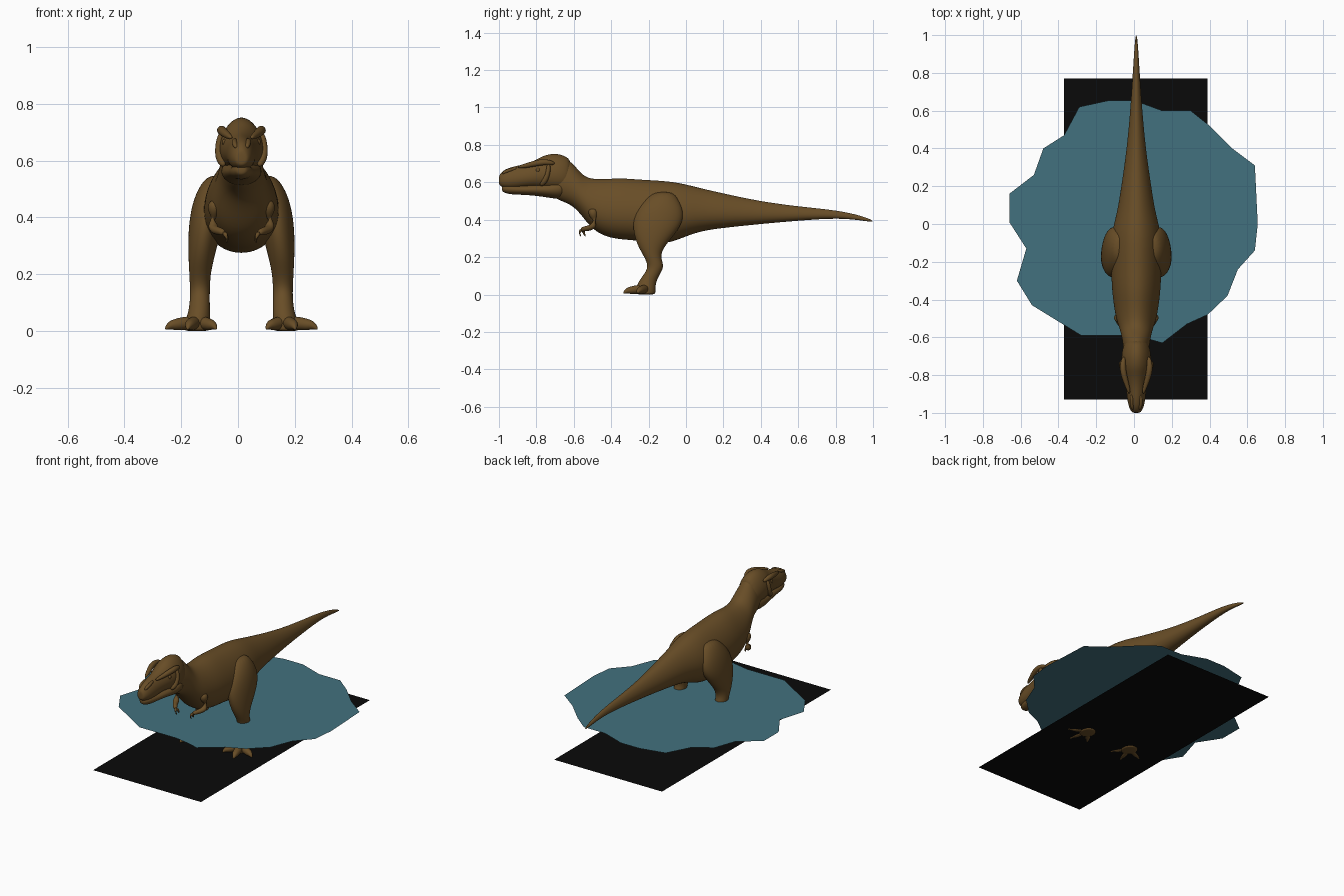
import bpy
import bmesh
from math import cos, sin, pi
from mathutils import Vector

MID = 0.012   # the animal stands slightly off the origin
SIDES = 16

cube = bpy.data.objects.get("Cube")
if cube:
    bpy.data.objects.remove(cube, do_unlink=True)


def material(name, colour):
    mat = bpy.data.materials.new(name)
    mat.use_nodes = True
    mat.diffuse_color = (*colour, 1)
    shader = next(n for n in mat.node_tree.nodes if n.type == "BSDF_PRINCIPLED")
    shader.inputs["Base Color"].default_value = (*colour, 1)
    shader.inputs["Roughness"].default_value = 0.8
    return mat


hide = material("brown hide", (0.14, 0.075, 0.02))
water = material("teal water", (0.055, 0.165, 0.21))
black = material("black ground", (0.003, 0.003, 0.003))


def make_object(name, bm, mat, x=0.0):
    mesh = bpy.data.meshes.new(name)
    bm.to_mesh(mesh)
    bm.free()
    mesh.materials.append(mat)
    obj = bpy.data.objects.new(name, mesh)
    obj.location.x = x
    bpy.context.scene.collection.objects.link(obj)
    return obj


def skin_rings(name, rings, mirrored=False, levels=2):
    """Bridge a list of point rings into a smooth capped body part."""
    bm = bmesh.new()
    loops = [[bm.verts.new(p) for p in ring] for ring in rings]
    for a, b in zip(loops, loops[1:]):
        for i in range(len(a)):
            j = (i + 1) % len(a)
            bm.faces.new((a[i], a[j], b[j], b[i]))
    bm.faces.new(loops[0])
    bm.faces.new(loops[-1])
    bmesh.ops.recalc_face_normals(bm, faces=bm.faces)
    for face in bm.faces:
        face.smooth = True
    obj = make_object(name, bm, hide, MID)
    if mirrored:
        mirror = obj.modifiers.new("mirror", "MIRROR")
        mirror.use_mirror_merge = False
    obj.modifiers.new("smooth", "SUBSURF").levels = levels
    obj.modifiers["smooth"].render_levels = levels
    return obj


def angles(count):
    return [2 * pi * i / count for i in range(count)]


def body_loft(name, sections, taper):
    """Sections are (y, top, bottom, half width); taper narrows the upper side."""
    rings = []
    for y, top, bottom, width in sections:
        mid, half = (top + bottom) / 2, (top - bottom) / 2
        rings.append([(width * cos(t) * (1 - taper * sin(t)), y, mid + half * sin(t))
                      for t in angles(SIDES)])
    return skin_rings(name, rings)


def limb_loft(name, sections):
    """Sections are (z, x, y, half width, half depth)."""
    rings = [[(x + w * cos(t), y + d * sin(t), z) for t in angles(SIDES)]
             for z, x, y, w, d in sections]
    return skin_rings(name, rings, mirrored=True)


def tube(name, points):
    """Mirrored tapering tube through (x, y, z, radius) points."""
    centres = [Vector(p[:3]) for p in points]
    rings = []
    for i, centre in enumerate(centres):
        along = centres[min(i + 1, len(points) - 1)] - centres[max(i - 1, 0)]
        frame = along.to_track_quat("Z", "Y")
        radius = points[i][3]
        rings.append([centre + frame @ Vector((radius * cos(t), radius * sin(t), 0))
                      for t in angles(8)])
    return skin_rings(name, rings, mirrored=True)


# Neck, trunk and tail in one sweep
body_loft("body_and_tail", [
    (-.74, .70, .53, .05), (-.66, .745, .495, .07), (-.60, .70, .47, .076),
    (-.55, .635, .41, .09), (-.50, .62, .345, .108), (-.43, .62, .305, .12),
    (-.35, .627, .29, .13), (-.25, .618, .285, .134), (-.12, .612, .262, .136),
    (-.03, .60, .295, .128), (.07, .573, .335, .10), (.18, .547, .352, .083),
    (.39, .50, .375, .051), (.61, .47, .395, .031), (.82, .45, .41, .017),
    (.95, .418, .394, .009), (1, .395, .387, .003)], 0.18)

# Skull with the lower jaw tucked beneath it
body_loft("skull", [
    (-.61, .72, .56, .05), (-.65, .745, .55, .072), (-.70, .758, .55, .08),
    (-.76, .747, .56, .078), (-.80, .722, .572, .066), (-.86, .697, .57, .054),
    (-.92, .687, .563, .05), (-.97, .67, .567, .04), (-.995, .645, .58, .026),
    (-1, .63, .59, .015)], 0.16)
body_loft("lower_jaw", [
    (-.64, .62, .52, .06), (-.68, .62, .508, .073), (-.74, .60, .518, .072),
    (-.80, .595, .527, .06), (-.87, .585, .533, .047), (-.94, .59, .534, .041),
    (-.975, .585, .545, .025), (-.985, .58, .555, .014)], 0)

# Ridges of the face
tube("brow_ridge", [(.035, -.90, .68, .008), (.05, -.85, .69, .014),
                    (.066, -.80, .703, .018), (.073, -.75, .71, .018),
                    (.065, -.70, .70, .01)])
tube("cheek_ridge", [(.07, -.735, .70, .012), (.08, -.735, .66, .016),
                     (.08, -.75, .61, .018), (.06, -.78, .58, .012)])
tube("eye", [(.05, -.79, .665, .012), (.06, -.79, .665, .015),
             (.068, -.79, .665, .008)])
tube("nostril_ridge", [(.022, -.90, .675, .008), (.026, -.95, .665, .012),
                       (.018, -.985, .645, .008)])

# Hind legs from hip to sole
limb_loft("hind_leg", [
    (.55, .085, -.12, .03, .05), (.51, .10, -.13, .05, .09),
    (.45, .114, -.14, .06, .13), (.38, .125, -.152, .061, .137),
    (.31, .135, -.173, .054, .105), (.25, .142, -.187, .045, .067),
    (.20, .146, -.18, .038, .043), (.155, .146, -.16, .036, .044),
    (.12, .146, -.173, .035, .042), (.07, .148, -.208, .038, .048),
    (.03, .155, -.215, .046, .053), (.005, .157, -.215, .046, .053),
    (0, .157, -.215, .04, .045)])

# Spread toes ending in claws
for side, tip_x, tip_y in (("outer", .268, -.26), ("middle", .19, -.335),
                           ("inner", .088, -.30)):
    heel = Vector((.157, -.21))
    step = Vector((tip_x, tip_y)) - heel
    path = [(0, .028, .026), (.4, .028, .026), (.7, .022, .022),
            (.82, .021, .017), (.93, .014, .01), (1, .006, .003)]
    tube(side + "_toe", [(*(heel + step * f), z, r) for f, z, r in path])

# Small folded arms with two fingers each
tube("arm", [(.085, -.50, .46, .03), (.10, -.495, .42, .029), (.103, -.485, .375, .022),
             (.095, -.51, .355, .018), (.075, -.545, .352, .014), (.06, -.56, .345, .012)])
for finger, drift in (("front", -.012), ("rear", .012)):
    tube(finger + "_finger", [(.062, -.556, .348, .009),
                              (.053, -.558 + drift, .335, .009),
                              (.05, -.556 + drift, .322, .006),
                              (.052, -.55 + drift, .31, .002)])


# Flat ground sheet and ragged water sheet
def sheet(name, outline, z, mat):
    bm = bmesh.new()
    face = bm.faces.new([bm.verts.new((x, y, z)) for x, y in outline])
    face.normal_update()
    if face.normal.z < 0:
        face.normal_flip()
    bmesh.ops.triangulate(bm, faces=[face])
    return make_object(name, bm, mat)


sheet("ground_sheet", [(-.37, -.93), (.39, -.93), (.39, .77), (-.37, .77)], .008, black)
sheet("water_sheet", [
    (-.66, .16), (-.53, .26), (-.48, .40), (-.37, .47), (-.29, .62), (-.13, .655),
    (0, .655), (.15, .60), (.30, .60), (.40, .52), (.52, .40), (.64, .31),
    (.655, 0), (.64, -.14), (.55, -.24), (.495, -.38), (.39, -.48), (.28, -.53),
    (.15, -.63), (.08, -.61), (-.02, -.59), (-.28, -.59), (-.54, -.43),
    (-.62, -.30), (-.57, -.13), (-.66, .01)], .175, water)
